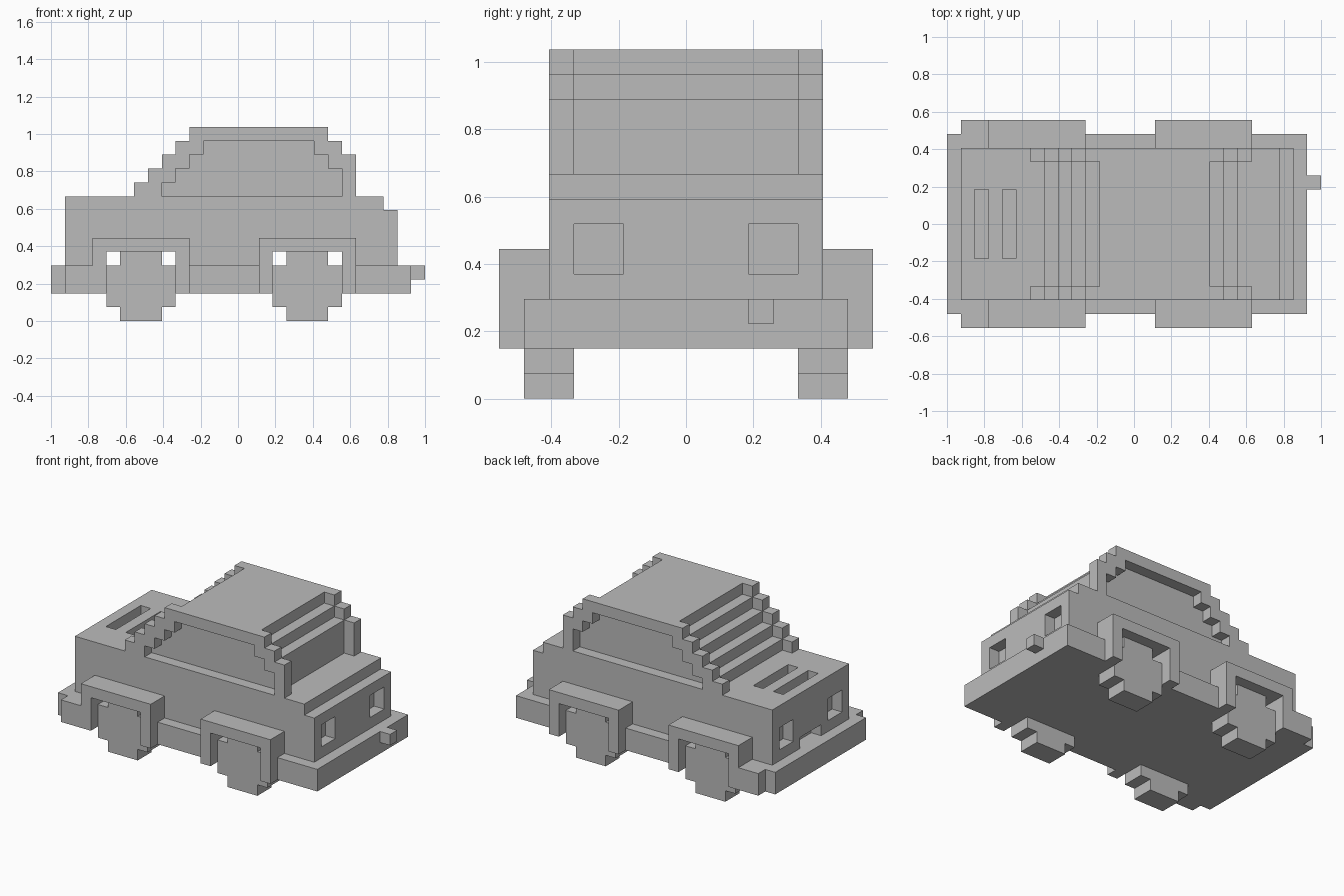
import bpy
import bmesh
from itertools import product
from mathutils import Vector

cube = bpy.data.objects.get("Cube")
if cube:
    bpy.data.objects.remove(cube, do_unlink=True)

U = 2 / 27                        # edge of one block
ORIGIN = Vector((-1, -7.5 * U, 0))
WIDTH = 15                        # blocks across the car

paint = bpy.data.materials.new("plain grey")
paint.use_nodes = True
GREY = (0.5, 0.5, 0.5, 1)
paint.diffuse_color = GREY
paint.node_tree.nodes["Principled BSDF"].inputs["Base Color"].default_value = GREY


def block(x0, x1, y0, y1, z0, z1):
    """Set of unit cells filling a box."""
    return set(product(range(x0, x1), range(y0, y1), range(z0, z1)))


def mirrored(cells):
    """The cells together with their copy on the other side of the car."""
    return cells | {(x, WIDTH - 1 - y, z) for x, y, z in cells}


def build(name, cells):
    """Skin the outside of a set of cells and merge its flat faces."""
    bm = bmesh.new()
    verts = {}
    for cell in sorted(cells):
        for axis, side in product(range(3), (0, 1)):
            near = list(cell)
            near[axis] += 2 * side - 1
            if tuple(near) in cells:
                continue
            corners = []
            for a, b in ((0, 0), (1, 0), (1, 1), (0, 1)):
                p = list(cell)
                p[axis] += side
                p[(axis + 1) % 3] += a
                p[(axis + 2) % 3] += b
                corners.append(tuple(p))
            if not side:
                corners.reverse()
            for p in corners:
                if p not in verts:
                    verts[p] = bm.verts.new(Vector(p) * U + ORIGIN)
            bm.faces.new([verts[p] for p in corners])
    bmesh.ops.dissolve_limit(bm, angle_limit=0.01, verts=bm.verts[:], edges=bm.edges[:])
    mesh = bpy.data.meshes.new(name)
    bm.to_mesh(mesh)
    bm.free()
    mesh.materials.append(paint)
    bpy.context.collection.objects.link(bpy.data.objects.new(name, mesh))


axles = {"front": 4, "rear": 16}  # first column of each wheel

# Wheels: square with the corners cut off
wheels = {}
for end, x in axles.items():
    wheels[end] = block(x, x + 5, 1, 3, 1, 4) | block(x + 1, x + 4, 1, 3, 0, 5)
    build(end + "_wheels", mirrored(wheels[end]))

# Chassis slab with bumper corners at the front
chassis = block(0, 26, 1, 14, 2, 4) | mirrored(block(1, 3, 0, 1, 2, 4))
for cells in wheels.values():
    chassis -= mirrored(cells)
build("chassis", chassis)
build("exhaust_pipe", block(26, 27, 10, 11, 3, 4))

# Fenders arched over the wheels
for end, x in axles.items():
    arch = block(x - 1, x + 6, 0, 1, 2, 6) | block(x - 1, x + 6, 1, 2, 4, 6)
    arch -= block(x, x + 5, 0, 2, 2, 5)
    build(end + "_fenders", mirrored(arch))

# Lower body with wheel tunnels, bonnet slots, lamp recesses and grille
body = block(1, 25, 2, 13, 4, 8) | block(1, 24, 2, 13, 8, 9)
for x in axles.values():
    body -= block(x, x + 5, 2, 13, 4, 5)
for x in (2, 4):
    body -= block(x, x + 1, 5, 10, 8, 9)
for x in (1, 24):
    body -= mirrored(block(x, x + 1, 3, 5, 5, 7))
body -= block(1, 2, 6, 9, 4, 5)
build("body", body)

# Cabin: stepped side frames around a core that is set in by one block
frame, core = set(), set()
for step, rear in enumerate((22, 22, 22, 21, 20)):
    front, z = 6 + step, 9 + step
    frame |= block(front, rear, 2, 3, z, z + 1)
    core |= block(front + 1, rear - 1, 3, 12, z, z + 1)
for step, rear in enumerate((21, 21, 20, 19)):
    frame -= block(8 + step, rear, 2, 3, 9 + step, 10 + step)
build("window_frames", mirrored(frame))
build("cabin_glass_and_roof", core)
